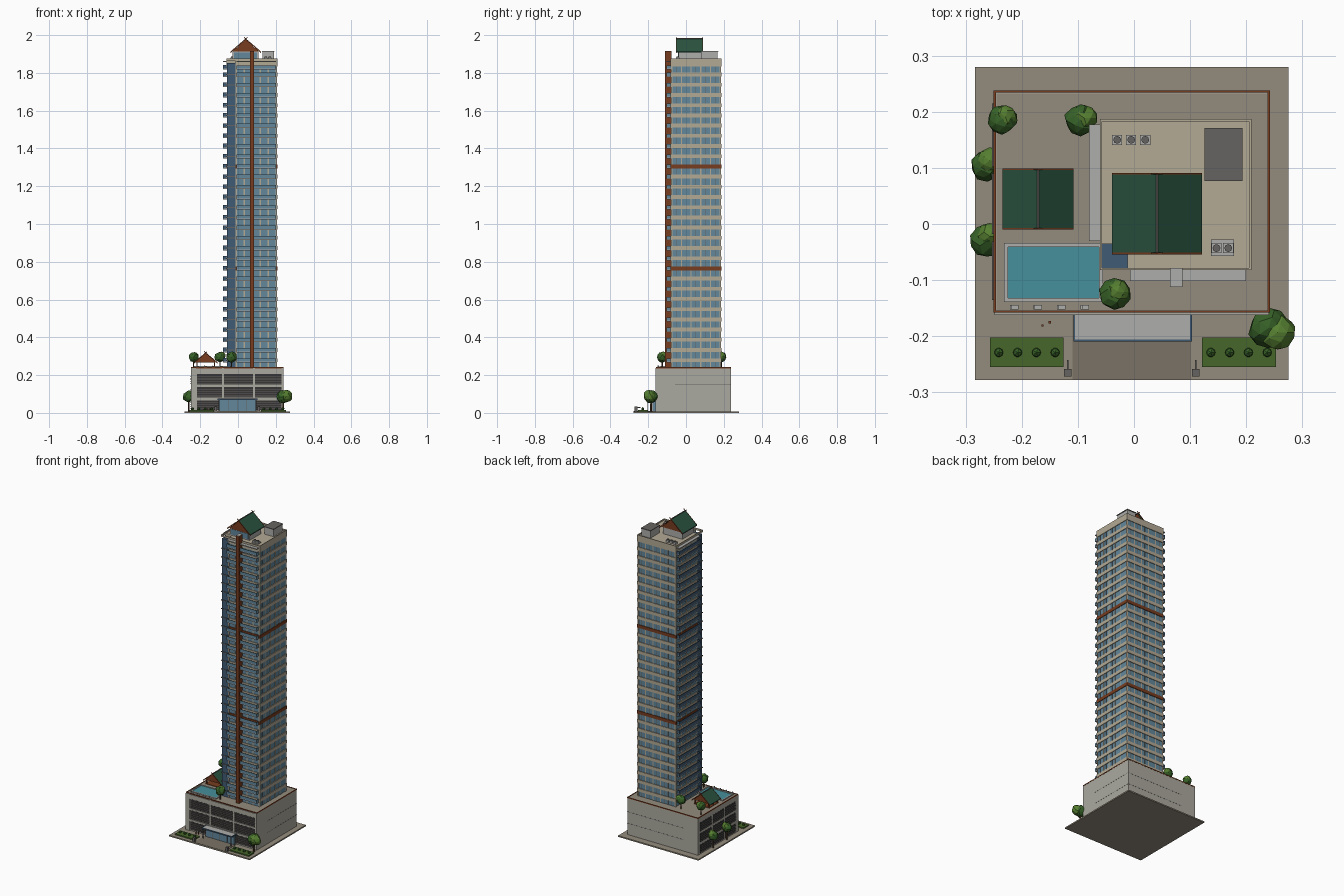
import bpy, bmesh, math, random
from mathutils import Matrix, Vector

if "Cube" in bpy.data.objects:
    bpy.data.objects.remove(bpy.data.objects["Cube"])
random.seed(4)

def mat(name, r, g, b):
    m = bpy.data.materials.new(name)
    m.diffuse_color = tuple((c / 255) ** 2.2 for c in (r, g, b)) + (1,)
    m.use_nodes = True
    m.node_tree.nodes["Principled BSDF"].inputs["Base Color"].default_value = m.diffuse_color
    return m

PAVE = mat("paving", 146, 138, 124); DRIVE = mat("drive", 122, 114, 102)
CONC = mat("concrete", 170, 168, 158); BEIGE = mat("beige", 178, 168, 148)
LIGHT = mat("light_grey", 172, 172, 170); DARKGREY = mat("dark_grey", 102, 100, 97)
GLASS = mat("glass", 98, 134, 154); DGLASS = mat("dark_glass", 66, 92, 116)
BROWN = mat("timber", 118, 62, 36); ROOF = mat("green_tile", 46, 84, 66)
DARK = mat("dark_louvre", 58, 56, 56); WATER = mat("water", 72, 142, 154)
LEAF = mat("leaf", 58, 98, 44); LEAF2 = mat("leaf_light", 86, 126, 52)
GRASS = mat("grass", 72, 102, 46); BARK = mat("bark", 88, 64, 44)

def finish(name, bm, m):
    bmesh.ops.recalc_face_normals(bm, faces=bm.faces)
    me = bpy.data.meshes.new(name)
    bm.to_mesh(me); bm.free()
    me.materials.append(m)
    ob = bpy.data.objects.new(name, me)
    bpy.context.collection.objects.link(ob)
    return ob

def boxes(name, m, items):
    """Each item is (x0, x1, y0, y1, z0, z1)."""
    bm = bmesh.new()
    for x0, x1, y0, y1, z0, z1 in items:
        M = Matrix.Translation(((x0 + x1) / 2, (y0 + y1) / 2, (z0 + z1) / 2))
        bmesh.ops.create_cube(bm, size=1, matrix=M @ Matrix.Diagonal((x1 - x0, y1 - y0, z1 - z0, 1)))
    return finish(name, bm, m)

def ring(x0, x1, y0, y1, z0, z1, t):
    return [(x0, x1, y0, y0 + t, z0, z1), (x0, x1, y1 - t, y1, z0, z1),
            (x0, x0 + t, y0 + t, y1 - t, z0, z1), (x1 - t, x1, y0 + t, y1 - t, z0, z1)]

def prisms(name, m, items):
    """Each item is (xz profile, y0, y1)."""
    bm = bmesh.new()
    for prof, y0, y1 in items:
        f = bm.faces.new([bm.verts.new((x, y0, z)) for x, z in prof])
        r = bmesh.ops.extrude_face_region(bm, geom=[f])
        bmesh.ops.translate(bm, vec=(0, y1 - y0, 0), verts=[v for v in r["geom"] if isinstance(v, bmesh.types.BMVert)])
    return finish(name, bm, m)

def gable_roof(name, cx, w, y0, y1, ze, za, t):
    # green slopes, timber gables, barge boards crossing into finials
    def slope(s, d):
        return [(cx + s * w, ze), (cx, za), (cx, za - d), (cx + s * w, ze - d)]
    prisms(name + "_slopes", ROOF, [(slope(s, t), y0, y1) for s in (-1, 1)])
    g = [(cx - w * .88, ze), (cx, za - t), (cx + w * .88, ze)]
    prisms(name + "_gables", BROWN, [(g, y0 + .006, y0 + .01), (g, y1 - .01, y1 - .006)])
    k = (za - ze) / w
    e = w * .13
    barge = []
    for s in (-1, 1):
        p = [(cx + s * w, ze + .002), (cx - s * e, za + k * e), (cx - s * e, za + k * e - .005), (cx + s * w, ze - t - .002)]
        barge += [(p, y0 - .003, y0), (p, y1, y1 + .003)]
    prisms(name + "_barge_boards", BROWN, barge)
    boxes(name + "_ridge", DARKGREY, [(cx - .002, cx + .002, y0, y1, za - .002, za + .002)])

def tree(name, x, y, z0, zc, r, extra=()):
    bm = bmesh.new()
    bmesh.ops.create_cone(bm, cap_ends=True, segments=6, radius1=r * .14, radius2=r * .1, depth=zc - z0,
                          matrix=Matrix.Translation((x, y, (z0 + zc) / 2)))
    finish(name + "_trunk", bm, BARK)
    for i, (dx, dy, dz, rr) in enumerate([(0, 0, 0, r), *extra]):
        bm = bmesh.new()
        bmesh.ops.create_icosphere(bm, subdivisions=2, radius=rr)
        for v in bm.verts:
            v.co *= random.uniform(.88, 1.06)
            v.co += Vector((x + dx, y + dy, zc + dz))
        finish(f"{name}_crown_{i}", bm, LEAF2 if i else LEAF)

# Site
boxes("ground_slab", PAVE, [(-.283, .275, -.278, .28, 0, .008)])
boxes("driveway", DRIVE, [(-.11, .102, -.277, -.158, .008, .0095)])
beds = [(-.257, -.126), (.121, .253)]
boxes("planter_beds", GRASS, [(a, b, -.255, -.202, .008, .015) for a, b in beds])
bm = bmesh.new()
for a, b in beds:
    for i in range(4):
        bmesh.ops.create_icosphere(bm, subdivisions=1, radius=.009,
            matrix=Matrix.Translation((a + .016 + i * .0335, -.229, .021)))
finish("shrubs", bm, LEAF)
boxes("gate_posts", DARKGREY, [(x - .007, x + .007, -.272, -.258, .008, .034) for x in (-.118, .11)])
boxes("gate_arms", DARKGREY, [(x - .001, x + .001, -.258, -.242, .027, .03) for x in (-.118, .11)])
boxes("bollards", BROWN, [(x - .002, x + .002, y - .002, y + .002, .008, .025) for x, y in ((-.163, -.181), (-.15, -.175))])

# Podium: plain back and right, grooved; louvred bays front and left
PX0, PX1, PY0, PY1 = -.249, .241, -.157, .237
boxes("podium", CONC, [(PX0, PX1, PY0, PY1, .008, .238)])
boxes("podium_deck", PAVE, [(PX0 + .004, PX1 - .004, PY0 + .004, PY1 - .004, .238, .24)])
boxes("podium_rim", BROWN, ring(PX0 - .001, PX1 + .001, PY0 - .001, PY1 + .001, .236, .242, .004))
boxes("podium_grooves", DARKGREY, [(PX0 + .1, PX1 + .0006, PY0 + .1, PY1 + .0006, z, z + .002) for z in (.078, .15)])
rows = [(.014, .066), (.082, .136), (.15, .205)]
cols = [(-.218, -.085), (-.074, .079), (.09, .229)]
ycols = [(-.135, -.03), (-.018, .09), (.102, .215)]
panels, louvres = [], []
for z0, z1 in rows:
    for a, b in cols:
        panels.append((a, b, PY0 - .001, PY0 + .01, z0, z1))
        louvres += [(a, b, PY0 - .004, PY0, z0 + .006 + i * .011, z0 + .009 + i * .011) for i in range(4)]
    for a, b in ycols:
        panels.append((PX0 - .001, PX0 + .01, a, b, z0, z1))
        louvres += [(PX0 - .004, PX0, a, b, z0 + .006 + i * .011, z0 + .009 + i * .011) for i in range(4)]
boxes("podium_openings", DARK, panels)
boxes("podium_louvres", DARKGREY, louvres)
frame = [(x0, x1, PY0 - .005, PY0, .008, .238) for x0, x1 in ((PX0, -.222), (-.084, -.075), (.08, .089), (.23, PX1))]
frame += [(PX0, PX1, PY0 - .005, PY0, z, z + .01) for z in (.07, .139)] + [(PX0, PX1, PY0 - .005, PY0, .208, .236)]
boxes("podium_front_frame", CONC, frame)

# Entrance
boxes("lobby_glass", GLASS, [(-.1, .095, -.175, -.157, .009, .068)])
boxes("lobby_mullions", DARKGREY, [(-.101 + i * .049, -.099 + i * .049, -.177, -.174, .009, .068) for i in range(5)])
boxes("entrance_canopy", LIGHT, [(-.105, .1, -.206, -.157, .07, .074)])
boxes("canopy_edge", DGLASS, ring(-.108, .103, -.209, -.157, .068, .076, .003))
boxes("canopy_posts", DARKGREY, [(x - .002, x + .002, -.205, -.201, .008, .07) for x in (-.1, .095)])

# Pool deck
boxes("pool_surround", LIGHT, ring(-.232, -.055, -.139, -.034, .24, .247, .007))
boxes("pool_water", WATER, [(-.226, -.061, -.133, -.04, .24, .244)])
boxes("loungers", LIGHT, [(x - .009, x + .006, -.152, -.144, .24, .246) for x in (-.212, -.17, -.128, -.086)]
      + [(x - .009, x - .006, -.152, -.144, .246, .252) for x in (-.212, -.17, -.128, -.086)])
boxes("pavilion_posts", BROWN, [(x - .003, x + .003, y - .003, y + .003, .24, .275)
      for x in (-.218, -.124) for y in (.004, .044, .084)])
boxes("pavilion_floor", BROWN, [(-.224, -.118, -.002, .09, .24, .243)])
gable_roof("pavilion_roof", -.171, .063, -.007, .096, .266, .32, .004)

# Tower shaft with recessed dark corner
X0, X1, Y0, Y1, ZT = -.057, .205, -.078, .183, 1.868
NX, NY = -.012, -.036
boxes("tower_glass", GLASS, [(NX, X1, Y0, Y1, .24, 1.85), (X0, NX, NY, Y1, .24, 1.85)])
boxes("corner_glass", DGLASS, [(X0, NX, Y0, NY, .24, 1.852)])
p = .004
floors = [.279 + .054 * k for k in range(30)]
bands, timber, corner = [], [], []
for k, z in enumerate(floors):
    top = ZT if k == 29 else z + .01
    items = [(NX, X1 + p, Y0 - p, Y1 + p, z - .01, top), (X0 - p, NX, NY, Y1 + p, z - .01, top)]
    (timber if k in (9, 19) else bands).extend(items)
    if k < 29:
        corner.append((X0 - .003, NX, Y0 - .003, NY, z - .003, z + .002))
boxes("floor_bands", BEIGE, bands)
boxes("timber_bands", BROWN, timber)
boxes("corner_slabs", DARKGREY, corner)
q, n = .002, 5
mull = []
for i in range(n + 1):
    y = Y0 + .003 + i * (Y1 - Y0 - .006) / n
    x = NX + .003 + i * (X1 - NX - .006) / n
    xb = X0 + .003 + i * (X1 - X0 - .006) / n
    mull += [(X1 - .002, X1 + q, y - .003, y + .003, .24, 1.85),
             (xb - .003, xb + .003, Y1 - .002, Y1 + q, .24, 1.85),
             (x - .003, x + .003, Y0 - q, Y0 + .002, .24, 1.85)]
    if y > NY:
        mull.append((X0 - q, X0 + .002, y - .003, y + .003, .24, 1.85))
boxes("mullions", BEIGE, mull)
thin = []
for i in range(n):
    y = Y0 + (i + .5) * (Y1 - Y0) / n
    x = X0 + (i + .5) * (X1 - X0) / n
    thin += [(X1, X1 + .001, y - .001, y + .001, .24, 1.85), (x - .001, x + .001, Y1, Y1 + .001, .24, 1.85)]
boxes("window_bars", DARKGREY, thin)

# Balconies, front and left
slabs, rails, divs = [], [], []
for z in floors[:-1] + [1.83]:
    s = z - .012
    slabs += [(-.007, .2, -.102, Y0, s, s + .005), (-.08, X0, -.03, .177, s, s + .005)]
    rails += [(-.08, -.078, -.03, .177, s + .005, s + .024), (-.08, X0, -.03, -.028, s + .005, s + .024),
              (-.08, X0, .175, .177, s + .005, s + .024)]
    divs += [(-.007, .2, -.102, -.1, s + .005, s + .022), (-.007, -.005, -.1, Y0, s + .005, s + .022),
             (.198, .2, -.1, Y0, s + .005, s + .022)]
boxes("balcony_slabs", LIGHT, slabs)
boxes("left_balcony_rails", DGLASS, rails)
boxes("front_balcony_rails", GLASS, divs)
boxes("balcony_roofs", LIGHT, [(-.007, .2, -.102, Y0, 1.858, 1.864), (-.08, X0, -.03, .177, 1.858, 1.864)])
boxes("front_fin", BROWN, [(.064, .086, -.112, Y0, .24, 1.915)])
boxes("fin_cap", LIGHT, [(.064, .086, -.112, Y0, 1.915, 1.917)])

# Tower roof
boxes("roof_deck", LIGHT, [(NX, X1, Y0, Y1, 1.855, 1.866), (X0, NX, NY, Y1, 1.855, 1.866)])
boxes("parapet", BEIGE, ring(X0 - p, X1 + p, Y0 - p, Y1 + p, 1.864, 1.876, .004))
boxes("crown_room", LIGHT, [(-.028, .108, -.04, .076, 1.866, 1.913)])
boxes("crown_room_glazing", GLASS, [(-.02, .1, -.042, -.038, 1.874, 1.908)])
gable_roof("crown_roof", .041, .08, -.051, .088, 1.912, 1.982, .005)
boxes("lift_house", LIGHT, [(.129, .19, .08, .168, 1.866, 1.912)])
boxes("lift_house_cap", DARKGREY, [(.126, .193, .077, .171, 1.912, 1.917)])
boxes("plant_pad", LIGHT, [(.137, .178, -.057, -.028, 1.866, 1.874)])
units = [(-.03, .15), (-.005, .15), (.02, .15), (.147, -.043), (.168, -.043)]
boxes("cooling_units", LIGHT, [(x - .009, x + .009, y - .009, y + .009, 1.866, 1.882) for x, y in units])
bm = bmesh.new()
for x, y in units:
    bmesh.ops.create_cone(bm, cap_ends=True, segments=8, radius1=.007, radius2=.007, depth=.004,
                          matrix=Matrix.Translation((x, y, 1.884)))
finish("cooling_fans", bm, DARKGREY)

# Trees
for i, (x, y, r) in enumerate([(-.235, .187, .027), (-.095, .185, .029), (-.035, -.125, .029)]):
    tree(f"deck_tree_{i}", x, y, .24, .295, r, [(.006, .004, .006, r * .8)])
tree("street_tree_left_a", -.261, .105, .008, .085, .03, [(.004, .008, .01, .024)])
tree("street_tree_left_b", -.262, -.03, .008, .085, .03, [(.005, .008, .01, .024)])
tree("street_tree_right", .24, -.185, .008, .085, .036, [(.016, -.008, .004, .033)])
